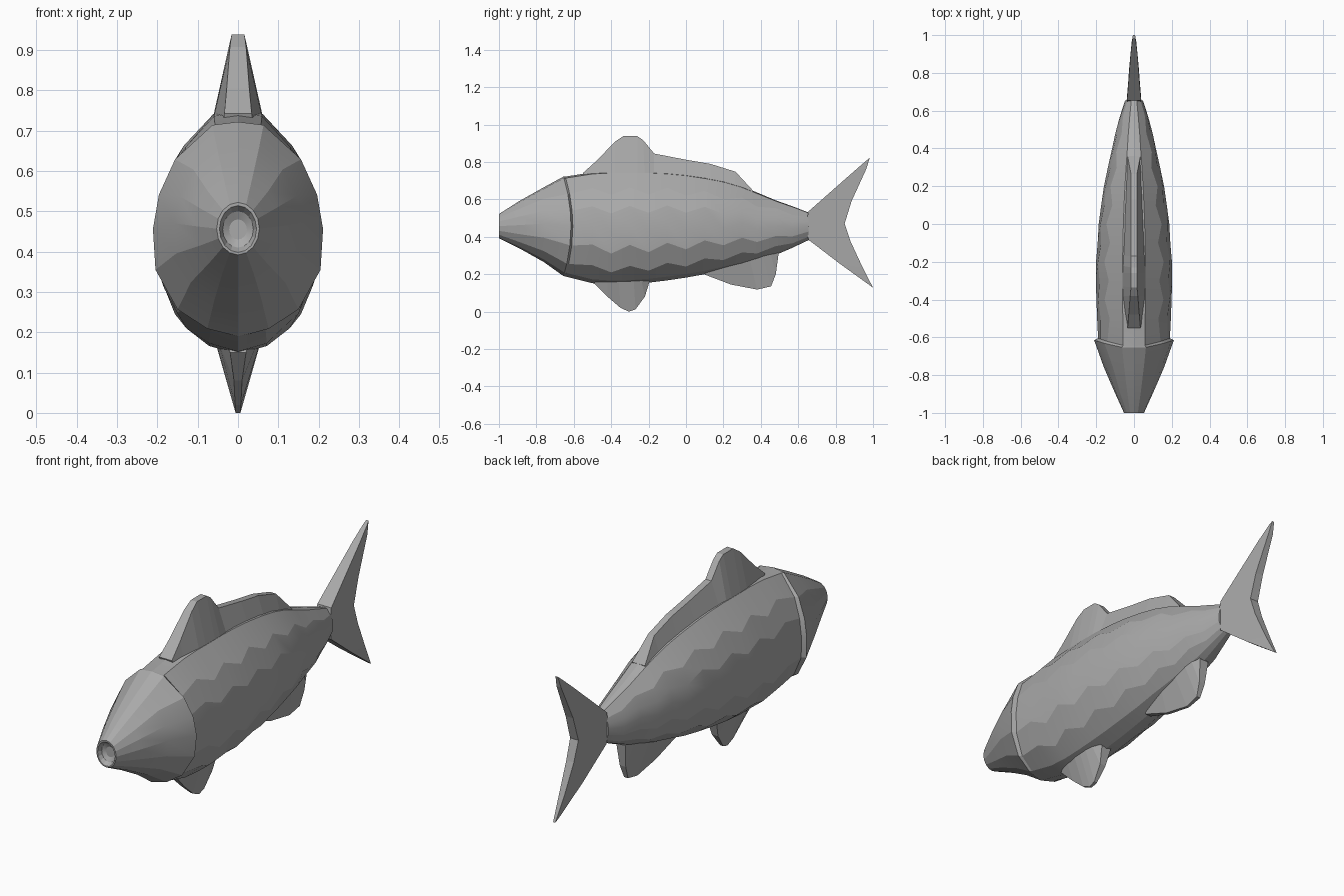
import bpy
import bmesh
import math

if "Cube" in bpy.data.objects:
    bpy.data.objects.remove(bpy.data.objects["Cube"])

GREY = (0.40, 0.40, 0.40, 1.0)
mat = bpy.data.materials.new("fish grey")
mat.use_nodes = True
mat.diffuse_color = GREY
bsdf = next(n for n in mat.node_tree.nodes if n.type == 'BSDF_PRINCIPLED')
bsdf.inputs["Base Color"].default_value = GREY


def loft(name, rings, smooth):
    """Skin a list of equal closed rings and cap both ends."""
    bm = bmesh.new()
    loops = [[bm.verts.new(p) for p in ring] for ring in rings]
    n = len(loops[0])
    for a, b in zip(loops, loops[1:]):
        for i in range(n):
            j = (i + 1) % n
            bm.faces.new((a[i], a[j], b[j], b[i]))
    bm.faces.new(loops[0])
    bm.faces.new(loops[-1])
    bmesh.ops.recalc_face_normals(bm, faces=bm.faces)
    me = bpy.data.meshes.new(name)
    bm.to_mesh(me)
    bm.free()
    me.materials.append(mat)
    ob = bpy.data.objects.new(name, me)
    bpy.context.collection.objects.link(ob)
    if smooth:
        bpy.ops.object.select_all(action='DESELECT')
        ob.select_set(True)
        bpy.context.view_layer.objects.active = ob
        bpy.ops.object.shade_smooth_by_angle(angle=math.radians(smooth))
    return ob


def fin(name, tips, roots):
    """Wedge-shaped fin between an outer edge and a root, points (y, z, half width)."""
    rings = [[(-th, ty, tz), (th, ty, tz), (rh, ry, rz), (-rh, ry, rz)]
             for (ty, tz, th), (ry, rz, rh) in zip(tips, roots)]
    return loft(name, rings, 0)


# Half cross-section from back to belly: (width fraction, height fraction)
SECTION = [(0, 1), (.3, .985), (.74, .825), (.93, .66), (1, .5),
           (.97, .31), (.71, .125), (.36, .035), (0, 0)]


def body_ring(y, w, top, bottom, roundness=0, shift=0, bow=0):
    half = []
    for i, (x, t) in enumerate(SECTION):
        # staggered rows give the scale-like facets
        if shift and 2 <= i <= 6:
            nx, nt = SECTION[i + (1 if shift > 0 else -1)]
            x += (nx - x) * abs(shift)
            t += (nt - t) * abs(shift)
        a = math.pi * i / 8
        x += (math.sin(a) - x) * roundness
        t += (.5 + .5 * math.cos(a) - t) * roundness
        half.append((x * w, y - bow * (2 * t - 1) ** 2, bottom + t * (top - bottom)))
    return half + [(-x, yy, z) for x, yy, z in half[-2:0:-1]]


# Head: recessed round mouth, cheeks and the flared gill cover edge
rings = [
    body_ring(-.970, .022, .480, .430, 1),
    body_ring(-.980, .038, .500, .410, 1),
    body_ring(-1.00, .046, .514, .398, 1),
    body_ring(-1.00, .053, .522, .392, 1),
    body_ring(-.89, .103, .592, .338, .6, .12),
    body_ring(-.76, .160, .665, .265, .3, -.12),
    body_ring(-.615, .211, .722, .190, 0, 0, .04),
]

# Trunk stations: y, half width, top, bottom
TRUNK = [(-.605, .190, .722, .188), (-.50, .198, .745, .152), (-.40, .200, .750, .145),
         (-.30, .205, .750, .147), (-.20, .202, .750, .155), (-.10, .195, .745, .167),
         (0, .188, .735, .182), (.10, .176, .720, .200), (.20, .160, .700, .225),
         (.30, .140, .670, .248), (.38, .121, .637, .272), (.48, .100, .595, .303),
         (.57, .075, .563, .342), (.655, .047, .530, .382)]
for k, (y, w, top, bottom) in enumerate(TRUNK):
    edge = k in (0, len(TRUNK) - 1)
    rings.append(body_ring(y, w, top, bottom, 0, 0 if edge else .2 * (-1) ** k,
                           .04 if k == 0 else 0))
loft("body", rings, 14)

# Long back fin with a tall front peak
fin("dorsal_fin",
    [(-.55, .742, .034), (-.48, .805, .028), (-.38, .908, .020), (-.335, .938, .016),
     (-.26, .938, .016), (-.23, .918, .016), (-.17, .845, .016), (0, .812, .016),
     (.13, .790, .016), (.265, .748, .016), (.36, .645, .034)],
    [(-.54, .715, .038), (-.48, .715, .050), (-.38, .715, .064), (-.33, .715, .066),
     (-.26, .715, .066), (-.22, .715, .066), (-.17, .715, .064), (0, .700, .058),
     (.13, .680, .052), (.26, .650, .045), (.35, .620, .038)])

# Belly fin
fin("pelvic_fin",
    [(-.49, .150, .020), (-.42, .080, .010), (-.35, .020, .007), (-.305, .000, .006),
     (-.27, .012, .008), (-.22, .080, .016), (-.195, .160, .026)],
    [(-.48, .175, .025), (-.42, .175, .048), (-.36, .175, .055), (-.32, .175, .056),
     (-.28, .175, .056), (-.24, .175, .050), (-.20, .175, .036)])

# Rear belly fin
fin("anal_fin",
    [(.10, .198, .016), (.24, .145, .009), (.38, .118, .007), (.455, .135, .010),
     (.48, .200, .016), (.495, .310, .024)],
    [(.11, .225, .022), (.24, .260, .042), (.34, .285, .046), (.41, .305, .046),
     (.45, .320, .042), (.48, .335, .030)])

# Forked tail fin, upper tip to lower tip
fin("tail_fin",
    [(.982, .822, .006), (.965, .765, .012), (.885, .590, .020), (.848, .470, .022),
     (.880, .375, .020), (.945, .235, .014), (1.00, .128, .006)],
    [(.965, .808, .010), (.90, .752, .018), (.655, .536, .037), (.64, .460, .040),
     (.655, .384, .037), (.82, .258, .026), (.975, .146, .010)])
